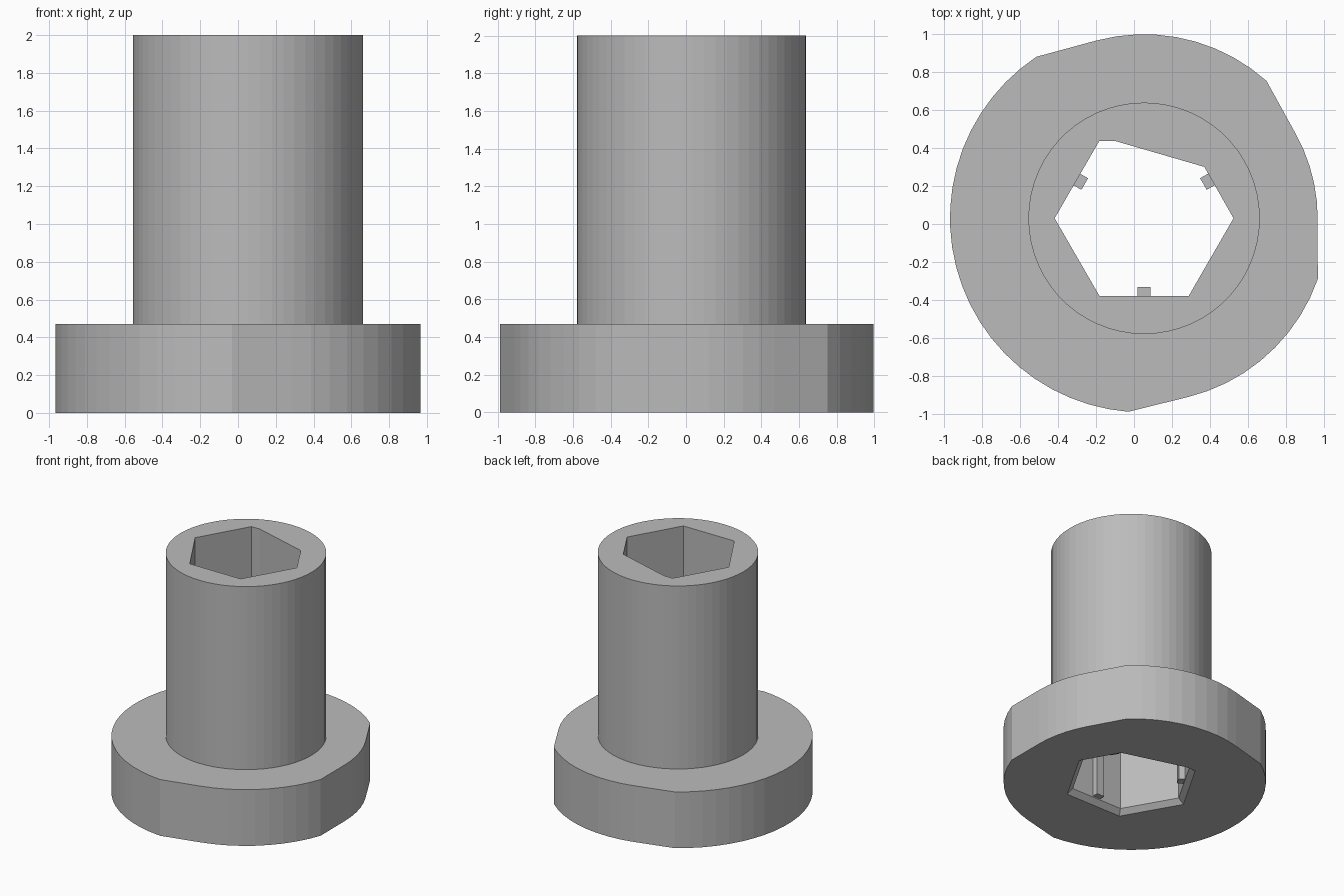
import bpy, bmesh
from math import cos, sin, acos, radians, degrees, pi
from mathutils import Vector, Matrix

if "Cube" in bpy.data.objects:
    bpy.data.objects.remove(bpy.data.objects["Cube"], do_unlink=True)

AXIS = Vector((0.053, 0.03))
FLANGE_TOP, TOP = 0.47, 2.0
HEX_R, CHAMFER = 0.47, 0.04

grey = bpy.data.materials.new("plain grey")
grey.use_nodes = True
grey.diffuse_color = (0.5, 0.5, 0.5, 1)
grey.node_tree.nodes["Principled BSDF"].inputs["Base Color"].default_value = (0.5, 0.5, 0.5, 1)


def polar(radius, degree):
    return Vector((radius * cos(radians(degree)), radius * sin(radians(degree))))


def arc(radius, start, end, step=6):
    n = max(1, round((end - start) / step))
    return [polar(radius, start + (end - start) * i / n) for i in range(n + 1)]


def loft(name, rings):
    """Closed solid through stacked outlines: (points about the axis, height)."""
    bm = bmesh.new()
    loops = [[bm.verts.new((*(p + AXIS), z)) for p in pts] for pts, z in rings]
    for low, high in zip(loops, loops[1:]):
        for i in range(len(low)):
            j = (i + 1) % len(low)
            bm.faces.new((low[i], low[j], high[j], high[i]))
    bm.faces.new(loops[0][::-1])
    bm.faces.new(loops[-1])
    bmesh.ops.recalc_face_normals(bm, faces=bm.faces)
    mesh = bpy.data.meshes.new(name)
    bm.to_mesh(mesh)
    bm.free()
    mesh.materials.append(grey)
    obj = bpy.data.objects.new(name, mesh)
    bpy.context.collection.objects.link(obj)
    return obj


def combine(target, other, operation):
    """Apply a boolean and remove the second solid."""
    mod = target.modifiers.new(operation, 'BOOLEAN')
    mod.operation, mod.object, mod.solver = operation, other, 'EXACT'
    bpy.context.view_layer.update()
    graph = bpy.context.evaluated_depsgraph_get()
    mesh = bpy.data.meshes.new_from_object(target.evaluated_get(graph))
    target.modifiers.clear()
    target.data = mesh
    bpy.data.objects.remove(other, do_unlink=True)


# Cam flange: three stepped radii joined by tangent flats, mirrored about one line
large, middle, small = 1.02, 0.967, 0.912
mirror = 14.5
half_large, half_middle = 109.2, 33.8
tangent_middle = half_large - degrees(acos(middle / large))
tangent_small = half_middle - degrees(acos(small / middle))
outline = (arc(small, mirror - tangent_small, mirror + tangent_small)
           + arc(middle, mirror + half_middle, mirror + tangent_middle)
           + arc(large, mirror + half_large, mirror + 360 - half_large)
           + arc(middle, mirror - tangent_middle, mirror - half_middle))
body = loft("flanged_sleeve", [(outline, 0), (outline, FLANGE_TOP)])

# Round sleeve
circle = arc(0.608, 0, 354)
combine(body, loft("sleeve", [(circle, 0.2), (circle, TOP)]), 'UNION')

# Hexagonal bore with one corner cut off, flared at the bottom
bore = [polar(HEX_R, a) for a in (0, 120, 180, 240, 300)]
bore[1:1] = [Vector((0.317, 0.27)), Vector((-0.155, 0.407))]


def flared(offset):
    return [p * (1 + offset / (HEX_R * cos(pi / 6))) for p in bore]


cutter = loft("bore", [(flared(2 * CHAMFER), -CHAMFER), (bore, CHAMFER), (bore, TOP + 0.1)])
combine(body, cutter, 'DIFFERENCE')

# Three grip ribs on alternate walls of the bore
wall = HEX_R * cos(pi / 6)
for number, angle in enumerate((30, 150, 270), 1):
    turn = Matrix.Rotation(radians(angle), 2)
    corners = [turn @ Vector(c) for c in ((wall - 0.047, -0.035), (wall + 0.01, -0.035),
                                          (wall + 0.01, 0.035), (wall - 0.047, 0.035))]
    loft(f"grip_rib_{number}", [(corners, CHAMFER + 0.01), (corners, 1.0)])
